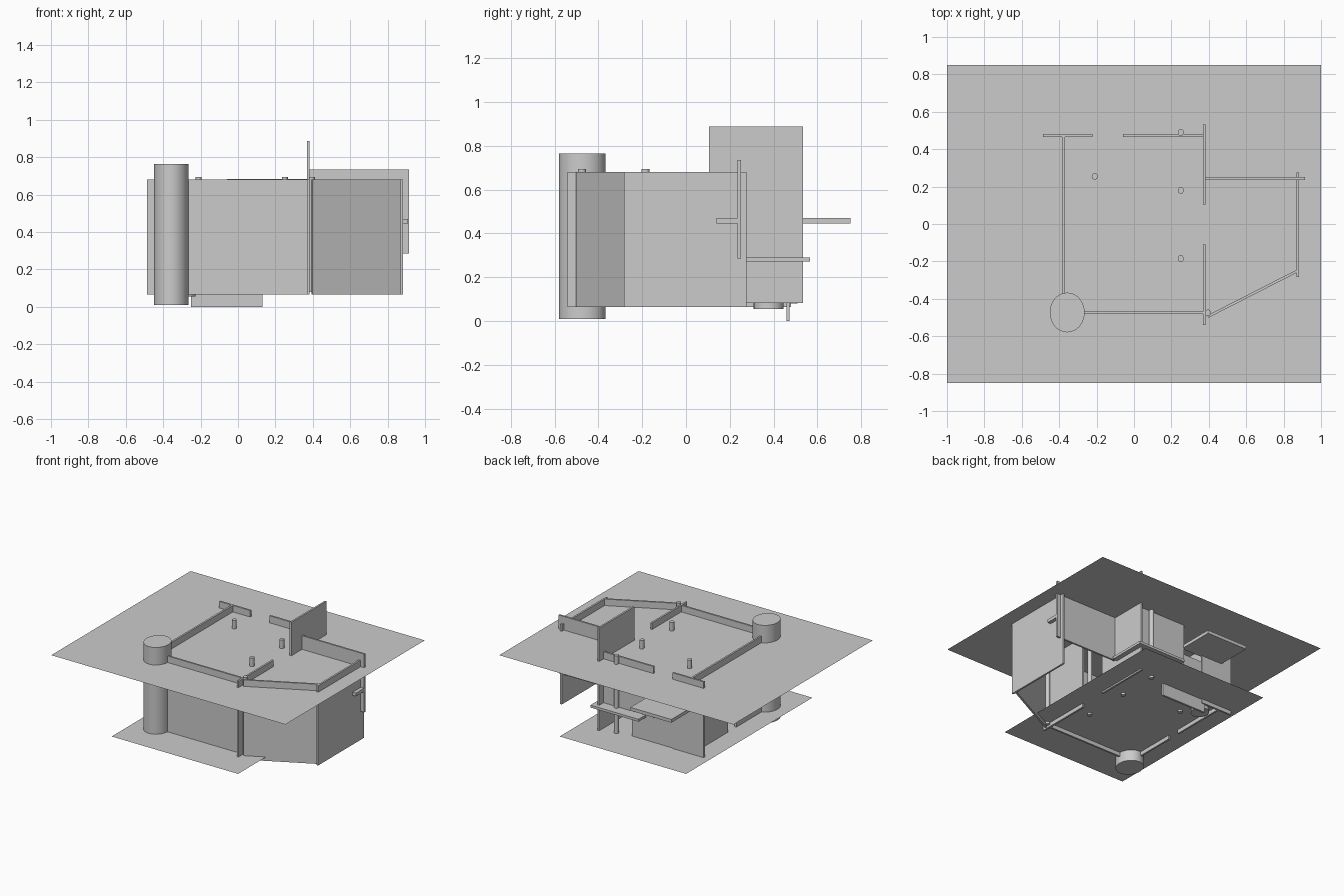
import bpy, math

if "Cube" in bpy.data.objects:
    bpy.data.objects.remove(bpy.data.objects["Cube"])

def box(name, x0, x1, y0, y1, z0, z1, rot=0):
    bpy.ops.mesh.primitive_cube_add(size=1, location=((x0+x1)/2, (y0+y1)/2, (z0+z1)/2), rotation=(0, 0, rot))
    o = bpy.context.object
    o.name = name
    o.scale = (x1-x0, y1-y0, z1-z0)
    return o

def cylinder(name, x, y, rx, ry, z0, z1, sides=32):
    bpy.ops.mesh.primitive_cylinder_add(vertices=sides, radius=1, depth=1, location=(x, y, (z0+z1)/2))
    o = bpy.context.object
    o.name = name
    o.scale = (rx, ry, z1-z0)
    bpy.ops.object.transform_apply(location=False, rotation=False, scale=True)
    bpy.ops.object.shade_smooth_by_angle()

def sheet(name, w, d, z):
    bpy.ops.mesh.primitive_plane_add(size=1, location=(0, 0, z))
    o = bpy.context.object
    o.name = name
    o.scale = (w, d, 1)

T = 0.007            # half wall thickness
B, H = 0.065, 0.68   # wall bottom and top

def wall_x(name, x0, x1, y, z0=B, z1=H):
    box(name, x0, x1, y-T, y+T, z0, z1)

def wall_y(name, x, y0, y1, z0=B, z1=H):
    box(name, x-T, x+T, y0, y1, z0, z1)

# thin floor and ceiling sheets
sheet("ceiling_sheet", 2.0, 1.7, 0.63)
sheet("floor_sheet", 1.08, 1.54, 0.095)

# corner tower
cylinder("corner_tower", -0.357, -0.473, 0.093, 0.106, 0.01, 0.765, 48)

# left wall with a small doorway
wall_y("left_wall_front", -0.377, -0.42, -0.065)
wall_y("left_wall_back", -0.377, 0.035, 0.475)
wall_y("left_wall_lintel", -0.377, -0.065, 0.035, 0.5, H)

# front and back walls
wall_x("front_wall", -0.3, 0.375, -0.475)
wall_x("back_wall_left", -0.487, -0.222, 0.473)
wall_x("back_wall_right", -0.058, 0.373, 0.473, 0.285, 0.684)
box("back_lower_panel", -0.25, 0.13, 0.458, 0.473, 0.0, 0.4)

# dividing walls
wall_y("divider_front", 0.375, -0.54, -0.11)
wall_y("divider_back", 0.375, 0.105, 0.533, 0.083, 0.888)

# side room
dx, dy = 0.875-0.395, -0.25+0.495
length, cx, cy = math.hypot(dx, dy), 0.635, -0.3725
box("slanted_wall", cx-length/2, cx+length/2, cy-T, cy+T, B, H, math.atan2(dy, dx))
wall_y("side_room_outer_wall", 0.875, -0.283, 0.275)
wall_x("side_room_back_wall", 0.38, 0.913, 0.243, 0.285, 0.735)
box("outer_handle", 0.88, 0.91, 0.14, 0.237, 0.445, 0.47)

# awning and counter at the back
box("awning", -0.40, -0.05, 0.465, 0.75, 0.445, 0.47)
box("counter", 0.01, 0.42, 0.27, 0.565, 0.272, 0.291)

# round posts
for i, (x, y) in enumerate([(0.25, 0.49), (0.25, 0.18), (0.25, -0.185), (-0.21, 0.255), (0.395, -0.475)]):
    cylinder(f"post_{i+1}", x, y, 0.016, 0.018, 0.08, 0.695, 24)

# low round stool
cylinder("round_stool", -0.288, 0.377, 0.062, 0.068, 0.055, 0.22)
